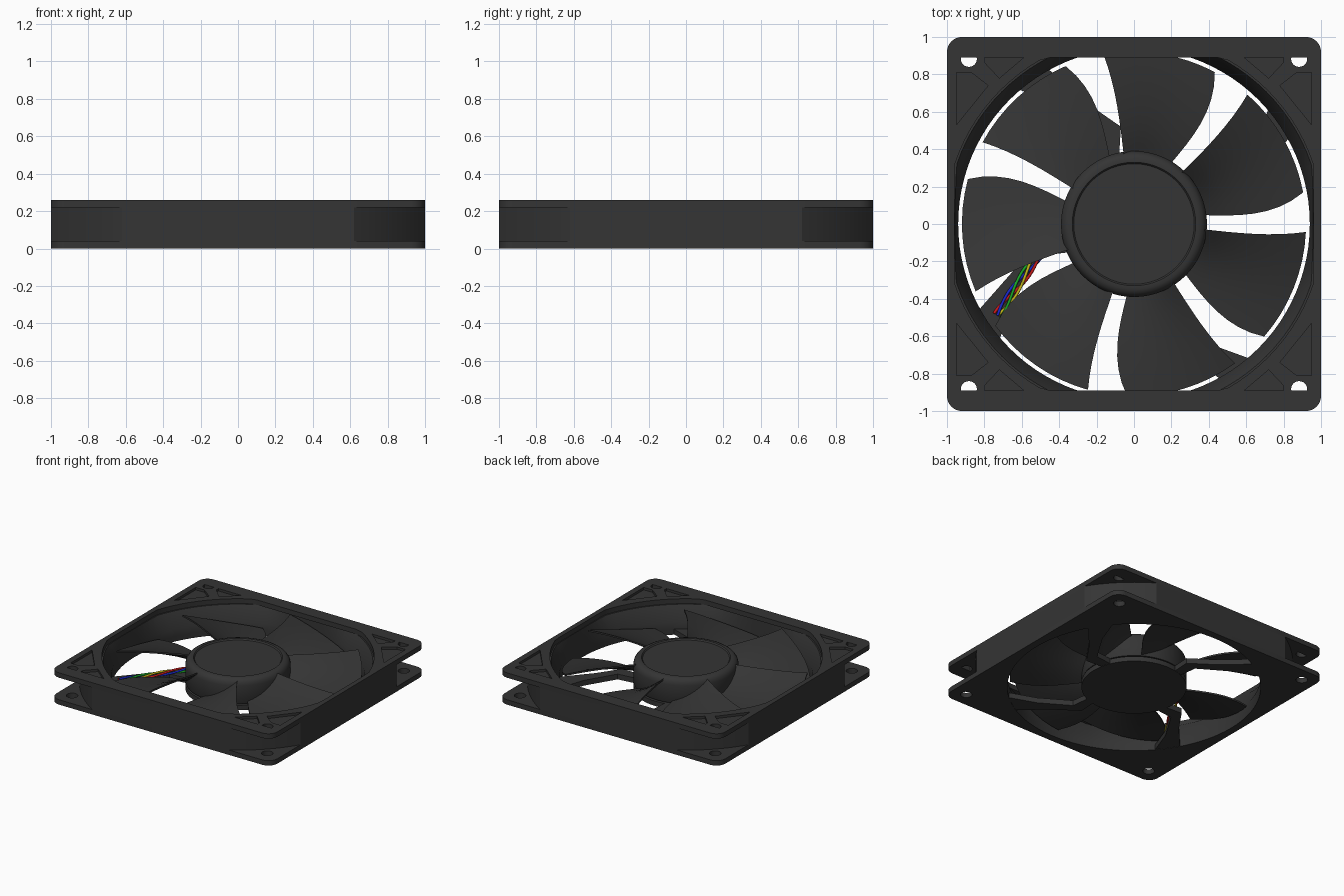
import bpy, bmesh
from math import sin, cos, pi, radians, acos
from mathutils import Vector

if "Cube" in bpy.data.objects:
    bpy.data.objects.remove(bpy.data.objects["Cube"])


def material(name, rgb):
    m = bpy.data.materials.new(name)
    m.diffuse_color = (*rgb, 1)
    m.use_nodes = True
    m.node_tree.nodes["Principled BSDF"].inputs["Base Color"].default_value = m.diffuse_color
    return m


DARK = material("dark_plastic", (0.035, 0.035, 0.035))


def make(name, bm, mat=DARK):
    bmesh.ops.recalc_face_normals(bm, faces=bm.faces)
    me = bpy.data.meshes.new(name)
    bm.to_mesh(me)
    bm.free()
    me.materials.append(mat)
    ob = bpy.data.objects.new(name, me)
    bpy.context.collection.objects.link(ob)
    return ob


def loft(name, sections):
    """Solid through stacked outlines [(z, [(x, y), ...]), ...]."""
    bm = bmesh.new()
    rings = [[bm.verts.new((x, y, z)) for x, y in pts] for z, pts in sections]
    n = len(rings[0])
    for a, b in zip(rings, rings[1:]):
        for i in range(n):
            j = (i + 1) % n
            bm.faces.new((a[i], a[j], b[j], b[i]))
    bm.faces.new(rings[0][::-1])
    bm.faces.new(rings[-1])
    return make(name, bm)


def prism(name, pts, z0, z1):
    return loft(name, [(z0, pts), (z1, pts)])


def cut(ob, cutters):
    for c in cutters:
        m = ob.modifiers.new("cut", 'BOOLEAN')
        m.operation, m.solver, m.object = 'DIFFERENCE', 'EXACT', c
    dg = bpy.context.evaluated_depsgraph_get()
    me = bpy.data.meshes.new_from_object(ob.evaluated_get(dg))
    ob.modifiers.clear()
    ob.data = me
    for c in cutters:
        bpy.data.objects.remove(c)


def circle(r, n=96, cx=0, cy=0, lx=9, ly=9):
    """Circle whose points are clamped to |x| < lx, |y| < ly."""
    pts = [(cx + r * cos(2 * pi * i / n), cy + r * sin(2 * pi * i / n)) for i in range(n)]
    return [(max(-lx, min(lx, x)), max(-ly, min(ly, y))) for x, y in pts]


def revolve(name, profile, n=96):
    return loft(name, [(z, circle(r, n)) for r, z in profile])


CORNERS = [(1, 1), (-1, 1), (-1, -1), (1, -1)]

# Frame: two rounded square flanges with a narrower wall between them
square = [(0.92 * sx + 0.08 * cos(radians(a)), 0.92 * sy + 0.08 * sin(radians(a)))
          for q, (sx, sy) in enumerate(CORNERS) for a in range(q * 90, q * 90 + 91, 15)]
a0 = acos(1 / 1.177)
wall = [(1.177 * cos(q * pi / 2 + a0 + (pi / 2 - 2 * a0) * i / 10),
         1.177 * sin(q * pi / 2 + a0 + (pi / 2 - 2 * a0) * i / 10))
        for q in range(4) for i in range(11)]

bottom = prism("bottom_flange", square, 0, 0.04)
cut(bottom, [prism("c", circle(0.94), -0.1, 0.1)]
    + [prism("c", circle(0.043, 24, 0.883 * x, 0.883 * y), -0.1, 0.1) for x, y in CORNERS])

body = prism("duct_wall", wall, 0.04, 0.22)
cut(body, [loft("c", [(0.0, circle(0.94)), (0.10, circle(0.94)),
                      (0.24, circle(1.01, lx=0.96, ly=0.94))])])

top = prism("top_flange", square, 0.22, 0.26)
cutters = [prism("c", circle(1.01, lx=0.96, ly=0.89), 0.1, 0.4)]
pocket_a = [(0.95, 0.53), (0.95, 0.81), (0.87, 0.81), (0.78, 0.74)]
pocket_b = [(0.59, 0.89), (0.80, 0.89), (0.80, 0.865), (0.72, 0.78)]
for x, y in CORNERS:
    cutters.append(prism("c", circle(0.043, 24, 0.883 * x, 0.883 * y, ly=0.89), 0.1, 0.4))
    for p in (pocket_a, pocket_b):
        cutters.append(prism("c", [(px * x, py * y) for px, py in p], 0.24, 0.4))
cut(top, cutters)

# Rotor hub with a rounded rim and recessed cap, and the motor base below
revolve("rotor_hub", [(0.385, 0.05), (0.39, 0.06), (0.39, 0.20), (0.384, 0.225), (0.37, 0.243),
                      (0.35, 0.252), (0.33, 0.252), (0.322, 0.242)])
revolve("motor_base", [(0.39, 0), (0.39, 0.04), (0.30, 0.045), (0.30, 0.06)])

# Seven pitched blades: curved edges, counterclockwise edge high
NR, NC, T = 8, 8, 0.014
for k in range(7):
    bm = bmesh.new()
    grid = []
    for side in (0, 1):
        rows = []
        for i in range(NR + 1):
            t = i / NR
            r = 0.37 + 0.55 * t
            dip = 4 * t * (1 - t)
            hi = 98.5 + 1.7 * t - 1.2 * dip
            lo = 58.8 + 3.2 * t - 4.0 * dip
            row = []
            for j in range(NC + 1):
                s = j / NC
                a = radians(hi + (lo - hi) * s - k * 360 / 7)
                z = (0.22 - 0.02 * t) * (1 - s) + 0.055 * s - 0.02 * sin(pi * s)
                row.append(bm.verts.new((r * cos(a), r * sin(a), z + side * T)))
            rows.append(row)
        grid.append(rows)
    for rows in grid:
        for i in range(NR):
            for j in range(NC):
                bm.faces.new((rows[i][j], rows[i + 1][j], rows[i + 1][j + 1], rows[i][j + 1]))
    rims = []
    for g in grid:
        rims.append(g[0][:-1] + [r[-1] for r in g[:-1]] + g[-1][:0:-1] + [r[0] for r in g[:0:-1]])
    for i in range(len(rims[0])):
        j = (i + 1) % len(rims[0])
        bm.faces.new((rims[0][i], rims[0][j], rims[1][j], rims[1][i]))
    make(f"blade_{k + 1}", bm)

# Four kinked struts from the motor base to the duct, widening outwards
strut = [(-0.15, 0.34), (-0.08, 0.36), (-0.07, 0.52), (-0.25, 0.645), (-0.46, 0.83),
         (-0.62, 0.72), (-0.40, 0.64), (-0.17, 0.50)]
for k in range(4):
    c, s = cos(-k * pi / 2), sin(-k * pi / 2)
    prism(f"strut_{k + 1}", [(x * c - y * s, x * s + y * c) for x, y in strut], 0.002, 0.045)

# Twisted cable strands lying along one strut
start, end = Vector((-0.42, -0.03, 0.056)), Vector((-0.73, -0.49, 0.056))
along = (end - start).normalized()
across = Vector((along.y, -along.x, 0))
for k, (name, rgb) in enumerate([("red", (0.6, 0.01, 0.01)), ("blue", (0.01, 0.02, 0.6)),
                                 ("green", (0.01, 0.4, 0.02)), ("yellow", (0.6, 0.5, 0.01))]):
    cu = bpy.data.curves.new(name + "_wire", 'CURVE')
    cu.dimensions = '3D'
    cu.bevel_depth, cu.bevel_resolution, cu.use_fill_caps = 0.008, 2, True
    sp = cu.splines.new('POLY')
    sp.points.add(24)
    for i, p in enumerate(sp.points):
        a = k * pi / 2 + i / 24 * 2 * pi
        v = start.lerp(end, i / 24) + across * 0.022 * cos(a) + Vector((0, 0, 0.01 * sin(a)))
        p.co = (*v, 1)
    cu.materials.append(material(name + "_wire", rgb))
    bpy.context.collection.objects.link(bpy.data.objects.new(name + "_wire", cu))

# Smooth the round parts, keep hard edges
bpy.ops.object.select_all(action='DESELECT')
for ob in bpy.context.scene.objects:
    if ob.type == 'MESH':
        ob.select_set(True)
        bpy.context.view_layer.objects.active = ob
bpy.ops.object.shade_smooth_by_angle(angle=radians(30))
